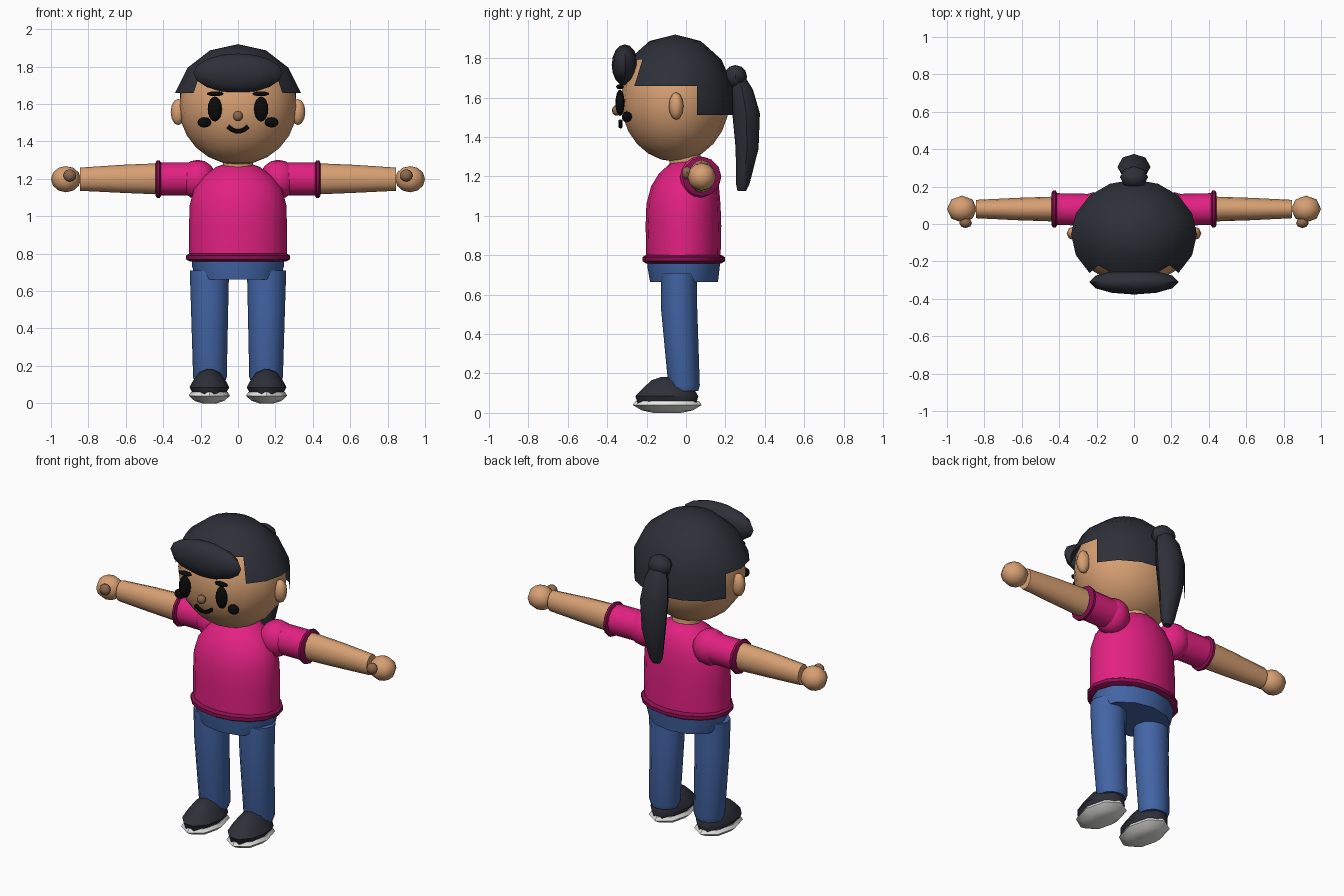
import bpy, bmesh, math
from mathutils import Vector

cube = bpy.data.objects.get("Cube")
if cube:
    bpy.data.objects.remove(cube)


def material(name, rgb):
    m = bpy.data.materials.new(name)
    m.use_nodes = True
    m.diffuse_color = (*rgb, 1)
    m.node_tree.nodes["Principled BSDF"].inputs["Base Color"].default_value = (*rgb, 1)
    return m


SKIN = material("skin", (.68, .35, .17))
TAN = material("dark skin", (.27, .14, .075))
HAIR = material("charcoal", (.027, .029, .04))
BLACK = material("black", (.003, .003, .003))
SHIRT = material("magenta", (.76, .015, .22))
TRIM = material("dark magenta", (.25, .005, .08))
DENIM = material("denim blue", (.055, .13, .38))
WHITE = material("white", (.8, .8, .78))


def finish(bm, name, mat, angle=50):
    bmesh.ops.recalc_face_normals(bm, faces=bm.faces)
    mesh = bpy.data.meshes.new(name)
    bm.to_mesh(mesh)
    bm.free()
    mesh.materials.append(mat)
    ob = bpy.data.objects.new(name, mesh)
    bpy.context.collection.objects.link(ob)
    bpy.ops.object.select_all(action="DESELECT")
    ob.select_set(True)
    bpy.context.view_layer.objects.active = ob
    bpy.ops.object.shade_smooth_by_angle(angle=math.radians(angle))
    return ob


def ellipsoid(name, center, radii, mat, segs=8, rings=6, keep=None):
    bm = bmesh.new()
    bmesh.ops.create_uvsphere(bm, u_segments=segs, v_segments=rings, radius=1)
    if keep:
        drop = [f for f in bm.faces if not keep(f.calc_center_median())]
        bmesh.ops.delete(bm, geom=drop, context="FACES")
    for v in bm.verts:
        v.co = Vector(c + r * k for c, r, k in zip(center, radii, v.co))
    return finish(bm, name, mat)


def loft(name, sections, mat, u="X", v="Y", segs=12):
    """Skin of elliptical sections, each (centre, radius along u, radius along v)."""
    axis = {"X": Vector((1, 0, 0)), "Y": Vector((0, 1, 0)), "Z": Vector((0, 0, 1))}
    bm = bmesh.new()
    loops = []
    for c, ru, rv in sections:
        turns = [math.tau * i / segs for i in range(segs)]
        loops.append([bm.verts.new(Vector(c) + axis[u] * ru * math.cos(t)
                                   + axis[v] * rv * math.sin(t)) for t in turns])
    for a, b in zip(loops, loops[1:]):
        for i in range(segs):
            j = (i + 1) % segs
            bm.faces.new((a[i], a[j], b[j], b[i]))
    bm.faces.new(loops[0])
    bm.faces.new(loops[-1])
    return finish(bm, name, mat)


def tube(name, points, radius, mat, sides=6):
    """Thin curved tube in the xz plane."""
    bm = bmesh.new()
    loops = []
    for i, p in enumerate(points):
        d = (points[min(i + 1, len(points) - 1)] - points[max(i - 1, 0)]).normalized()
        n = d.cross(Vector((0, 1, 0)))
        turns = [math.tau * k / sides for k in range(sides)]
        loops.append([bm.verts.new(p + radius * (n * math.cos(t)
                      + Vector((0, 1, 0)) * math.sin(t))) for t in turns])
    for a, b in zip(loops, loops[1:]):
        for i in range(sides):
            j = (i + 1) % sides
            bm.faces.new((a[i], a[j], b[j], b[i]))
    bm.faces.new(loops[0])
    bm.faces.new(loops[-1])
    return finish(bm, name, mat)


def ring_trim(name, center, ru, rv, width, u, v, segs=16):
    """Rolled edge with a diamond cross-section, standing along the remaining axis."""
    k = {"X": 0, "Y": 1, "Z": 2}
    w = 3 - k[u] - k[v]
    sections = []
    for offset, grow in ((-width, 0), (-width / 2, .8), (width / 2, .8), (width, 0)):
        c = Vector(center)
        c[w] += offset
        sections.append((c, ru + grow * width, rv + grow * width))
    return loft(name, sections, TRIM, u, v, segs)


# Head and hair cap with a fringe opening and a longer back
HEAD = Vector((0, -.055, 1.585))
ellipsoid("head", HEAD, (.315, .275, .31), SKIN, 16, 12)


def hair_region(c):
    azimuth = math.degrees(math.atan2(c.y, abs(c.x)))
    if c.z > .55:
        return True
    if c.z > .15:
        return azimuth > -45
    return c.z > -.15 and azimuth > 22.5


ellipsoid("hair_cap", HEAD, (.345, .30, .335), HAIR, 16, 7, hair_region)
ellipsoid("fringe", (0, -.31, 1.765), (.238, .067, .105), HAIR, 12, 8)

# Ponytail
ellipsoid("ponytail_knot", (0, .25, 1.705), (.075, .06, .06), HAIR)
loft("ponytail", [((0, .262, 1.71), .04, .035), ((0, .285, 1.64), .075, .055),
                  ((0, .305, 1.52), .088, .07), ((0, .31, 1.34), .075, .058),
                  ((0, .288, 1.16), .042, .034), ((0, .283, 1.127), .025, .022)], HAIR, segs=8)

# Face
ellipsoid("nose", (0, -.352, 1.535), (.027, .024, .027), TAN)
smile = [Vector((.055 * t, -.332, 1.453 + .027 * t * t)) for t in (-1, -.6, -.2, .2, .6, 1)]
tube("mouth", smile, .012, BLACK)
for s, side in ((1, "left"), (-1, "right")):
    ellipsoid(side + "_eye", (s * .124, -.335, 1.573), (.038, .023, .067), BLACK, 12, 8)
    ellipsoid(side + "_brow", (s * .122, -.335, 1.655), (.045, .02, .013), BLACK)
    ellipsoid(side + "_cheek", (s * .18, -.3, 1.502), (.037, .026, .028), BLACK)
    ellipsoid(side + "_ear", (s * .32, -.05, 1.557), (.04, .037, .07), SKIN)

# Neck, shirt body and hips
loft("neck", [((0, 0, 1.2), .08, .08), ((0, -.01, 1.36), .08, .08)], SKIN)
loft("shirt", [((0, -.013, .77), .262, .188), ((0, -.013, .95), .262, .192),
               ((0, -.013, 1.06), .258, .188), ((0, -.005, 1.15), .235, .172),
               ((0, .005, 1.215), .185, .142), ((0, .018, 1.265), .115, .1),
               ((0, .025, 1.285), .05, .05)], SHIRT, segs=16)
ring_trim("shirt_hem", (0, -.012, .78), .26, .192, .021, "X", "Y")
loft("hips", [((0, -.012, .79), .25, .188), ((0, -.012, .73), .245, .182),
              ((0, -.01, .663), .225, .172)], DENIM)

# Arms, legs and shoes
for s, side in ((1, "left"), (-1, "right")):
    def at(x, y, z):
        return (s * x, y, z)

    ellipsoid(side + "_shoulder", at(.215, .07, 1.197), (.1, .1, .105), SHIRT, 12, 8)
    loft(side + "_sleeve", [(at(.18, .075, 1.2), .085, .088), (at(.425, .08, 1.2), .085, .088)],
         SHIRT, "Y", "Z")
    ring_trim(side + "_cuff", at(.426, .08, 1.198), .088, .09, .014, "Y", "Z", 12)
    loft(side + "_arm", [(at(.38, .08, 1.2), .068, .085), (at(.62, .08, 1.2), .06, .075),
                         (at(.845, .08, 1.198), .049, .062)], SKIN, "Y", "Z")
    ellipsoid(side + "_hand", at(.92, .08, 1.198), (.08, .072, .07), SKIN)
    ellipsoid(side + "_thumb", at(.9, .006, 1.218), (.034, .028, .033), TAN)

    loft(side + "_leg", [(at(.153, -.035, .71), .105, .092), (at(.152, -.035, .53), .1, .092),
                         (at(.15, -.01, .14), .09, .08), (at(.15, -.01, .11), .08, .072)], DENIM)
    loft(side + "_shoe", [(at(.153, -.097, .045), .085, .155), (at(.153, -.097, .085), .106, .168),
                          (at(.153, -.09, .125), .085, .135), (at(.153, -.095, .165), .055, .085),
                          (at(.153, -.1, .183), .012, .025)], HAIR, segs=10)
    loft(side + "_sole", [(at(.153, -.095, 0), .04, .07), (at(.153, -.095, .013), .08, .13),
                          (at(.153, -.095, .04), .11, .175), (at(.153, -.095, .06), .098, .16)],
         WHITE, segs=8)
